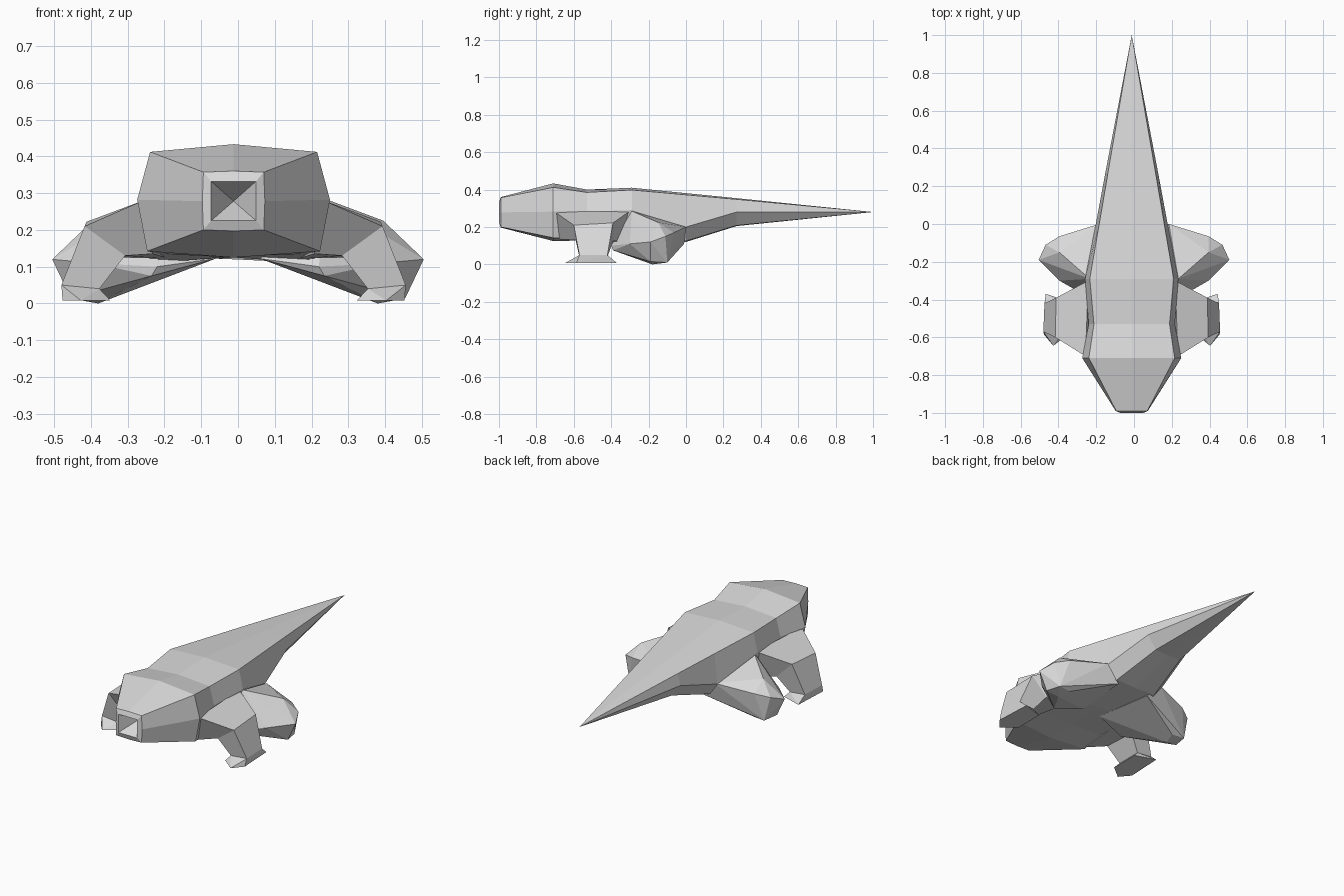
import bpy
import bmesh

if "Cube" in bpy.data.objects:
    bpy.data.objects.remove(bpy.data.objects["Cube"], do_unlink=True)

# Single stone grey
GREY = (0.7, 0.7, 0.7, 1.0)
grey = bpy.data.materials.new("stone grey")
grey.use_nodes = True
grey.diffuse_color = GREY
grey.node_tree.nodes["Principled BSDF"].inputs["Base Color"].default_value = GREY

CX = -0.012  # centre line of the body


def finish(name, bm):
    bmesh.ops.recalc_face_normals(bm, faces=bm.faces)
    mesh = bpy.data.meshes.new(name)
    bm.to_mesh(mesh)
    bm.free()
    mesh.materials.append(grey)
    obj = bpy.data.objects.new(name, mesh)
    bpy.context.collection.objects.link(obj)


def loft(bm, rings):
    rows = [[bm.verts.new(p) for p in ring] for ring in rings]
    for a, b in zip(rows, rows[1:]):
        n = len(a)
        for i in range(n):
            j = (i + 1) % n
            bm.faces.new((a[i], a[j], b[j], b[i]))
    return rows


def hull(bm, points):
    verts = [bm.verts.new(p) for p in points]
    res = bmesh.ops.convex_hull(bm, input=verts)
    junk = set(res["geom_interior"]) | set(res["geom_unused"])
    bmesh.ops.delete(bm, geom=[v for v in junk if isinstance(v, bmesh.types.BMVert)],
                     context="VERTS")


def fan(bm, row, tip):
    v = bm.verts.new(tip)
    for i in range(len(row)):
        bm.faces.new((row[i], row[(i + 1) % len(row)], v))


def section(y, top_z, top_w, edge_z, mid_w, mid_z, low_w, low_z, belly_z):
    half = [(top_w, edge_z), (mid_w, mid_z), (low_w, low_z)]
    right = [(CX + w, y, z) for w, z in half]
    left = [(CX - w, y, z) for w, z in reversed(half)]
    return [(CX, y, top_z)] + right + [(CX, y, belly_z)] + left


# Body: mouth rim, snout, head, shoulders, hips and tail
bm = bmesh.new()
rows = loft(bm, [
    section(-1.00, 0.332, 0.061, 0.332, 0.061, 0.278, 0.061, 0.225, 0.225),
    section(-0.99, 0.360, 0.082, 0.357, 0.085, 0.278, 0.082, 0.200, 0.197),
    section(-0.71, 0.433, 0.227, 0.412, 0.262, 0.282, 0.235, 0.142, 0.125),
    section(-0.53, 0.400, 0.200, 0.385, 0.228, 0.282, 0.200, 0.135, 0.128),
    section(-0.29, 0.410, 0.222, 0.398, 0.247, 0.290, 0.210, 0.110, 0.125),
    section(0.00, 0.381, 0.172, 0.372, 0.190, 0.200, 0.130, 0.125, 0.120),
    section(0.27, 0.354, 0.126, 0.348, 0.140, 0.280, 0.085, 0.208, 0.205),
])
fan(bm, rows[0], (CX, -0.90, 0.278))   # hollow mouth
fan(bm, rows[-1], (CX, 1.00, 0.280))   # tail tip
finish("body", bm)

# Front leg rings, ordered top front, top back, low back, low front
FRONT_LEG = [
    [(0.245, -0.70, 0.28), (0.23, -0.30, 0.285), (0.17, -0.32, 0.12), (0.22, -0.68, 0.135)],
    [(0.405, -0.60, 0.21), (0.40, -0.39, 0.222), (0.30, -0.39, 0.125), (0.295, -0.59, 0.13)],
    [(0.468, -0.57, 0.05), (0.462, -0.42, 0.05), (0.365, -0.42, 0.04), (0.365, -0.57, 0.04)],
]
# Foot sole with a pointed toe and a flared heel
SOLE = [(0.465, -0.585, 0.008), (0.415, -0.645, 0.008), (0.335, -0.58, 0.008),
        (0.335, -0.41, 0.008), (0.455, -0.37, 0.008)]
# Back leg: hip, knee and foot corners
HIP = [(0.235, -0.29, 0.285), (0.185, 0.0, 0.20), (0.10, -0.01, 0.11),
       (0.06, -0.36, 0.122), (0.22, -0.40, 0.10), (0.235, -0.39, 0.075)]
KNEE = [(0.395, -0.15, 0.225), (0.395, -0.065, 0.17), (0.468, -0.11, 0.15),
        (0.505, -0.19, 0.12), (0.395, -0.30, 0.11)]
BACK_FOOT = [(0.455, -0.19, 0.015), (0.38, -0.18, 0.0), (0.36, -0.11, 0.01),
             (0.435, -0.10, 0.01)]

for side, s in (("left", 1), ("right", -1)):
    def place(points, cx):
        return [(cx + s * x, y, z) for x, y, z in points]

    bm = bmesh.new()
    rows = loft(bm, [place(r, CX) for r in FRONT_LEG])
    bm.faces.new(rows[0])
    bm.faces.new(rows[-1])
    finish(side + "_front_leg", bm)

    bm = bmesh.new()
    hull(bm, place(FRONT_LEG[-1] + SOLE, CX))
    finish(side + "_front_foot", bm)

    bm = bmesh.new()
    hull(bm, place(HIP + KNEE + BACK_FOOT, 0.0))
    finish(side + "_back_leg", bm)
